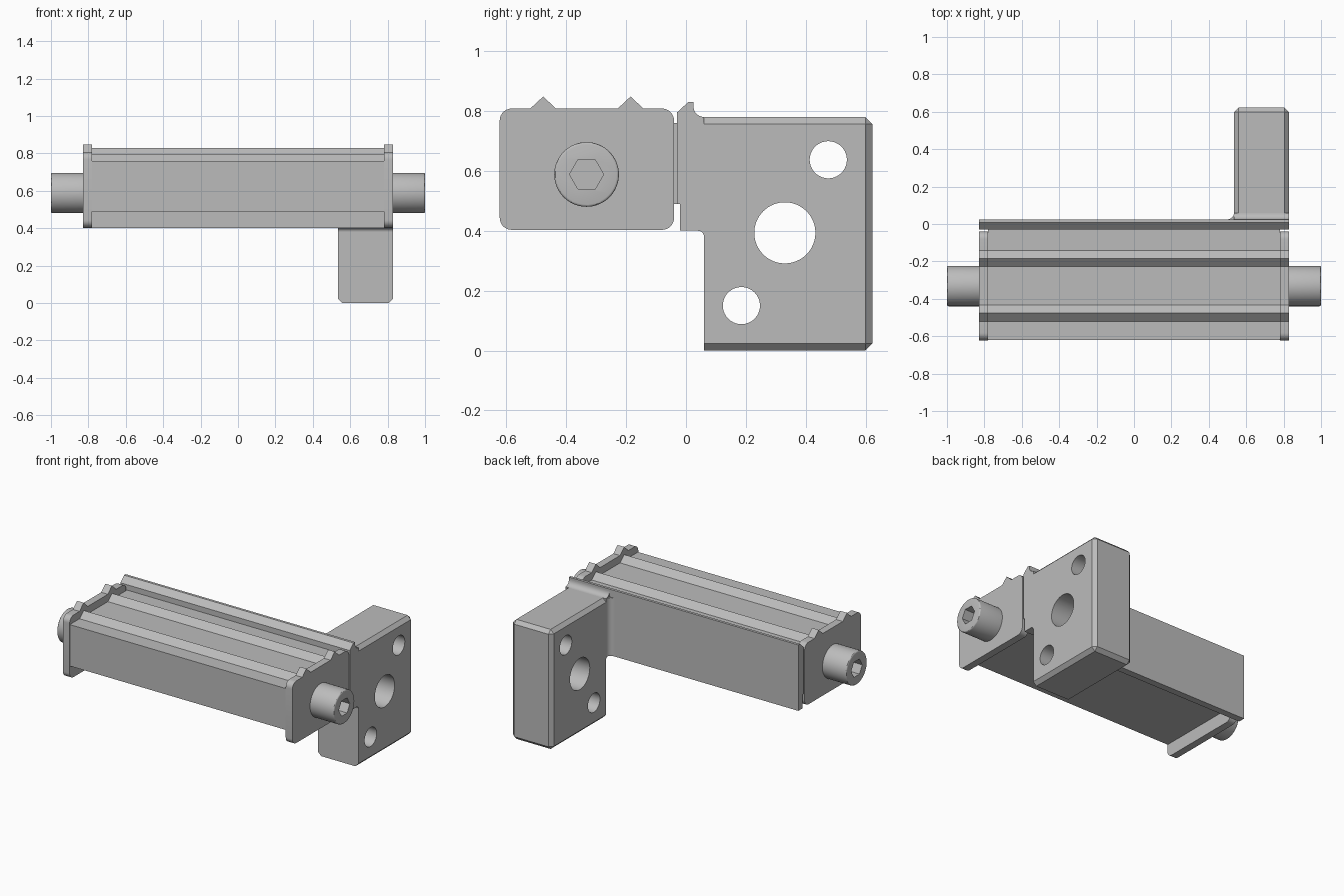
import bpy, bmesh, math

if "Cube" in bpy.data.objects:
    bpy.data.objects.remove(bpy.data.objects["Cube"], do_unlink=True)

grey = bpy.data.materials.new("machined_grey")
grey.use_nodes = True
grey.diffuse_color = (0.5, 0.5, 0.5, 1)
grey.node_tree.nodes["Principled BSDF"].inputs["Base Color"].default_value = (0.5, 0.5, 0.5, 1)


def prism(name, pts, axis, lo, hi, bevel=0, pick=None, segments=1):
    """Extrude a (y, z) profile along x, or an (x, y) profile along z."""
    place = {"x": lambda p, d: (d, p[0], p[1]), "z": lambda p, d: (p[0], p[1], d)}[axis]
    bm = bmesh.new()
    face = bm.faces.new([bm.verts.new(place(p, lo)) for p in pts])
    grown = bmesh.ops.extrude_face_region(bm, geom=[face])["geom"]
    step = place((0, 0), hi - lo)
    bmesh.ops.translate(bm, vec=step, verts=[v for v in grown if isinstance(v, bmesh.types.BMVert)])
    bmesh.ops.recalc_face_normals(bm, faces=bm.faces)
    if bevel:
        edges = [e for e in bm.edges if pick(e)]
        bmesh.ops.bevel(bm, geom=edges, offset=bevel, segments=segments, profile=0.5, affect="EDGES")
    mesh = bpy.data.meshes.new(name)
    bm.to_mesh(mesh)
    bm.free()
    mesh.materials.append(grey)
    obj = bpy.data.objects.new(name, mesh)
    bpy.context.collection.objects.link(obj)
    return obj


def activate(obj):
    bpy.ops.object.select_all(action="DESELECT")
    obj.select_set(True)
    bpy.context.view_layer.objects.active = obj


def cut(obj, cutter):
    mod = obj.modifiers.new("cut", "BOOLEAN")
    mod.operation, mod.solver, mod.object = "DIFFERENCE", "EXACT", cutter
    activate(obj)
    bpy.ops.object.modifier_apply(modifier=mod.name)
    bpy.data.objects.remove(cutter, do_unlink=True)


def smooth(obj):
    activate(obj)
    bpy.ops.object.shade_smooth_by_angle(angle=math.radians(30))


def arc(cx, cy, r, start, end, n=8):
    angles = [math.radians(start + (end - start) * i / n) for i in range(n + 1)]
    return [(cx + r * math.cos(a), cy + r * math.sin(a)) for a in angles]


def circle(cx, cy, r, n=64):
    return arc(cx, cy, r, 0, 360, n)[:-1]


def ridges(top, height):
    """Two triangular ridges, listed from back to front."""
    return [(c + d, top + (height if d == 0 else 0))
            for c in (-0.185, -0.477) for d in (0.043, 0, -0.043)]


# Ridged clamp bar
prism("clamp_bar", [(-0.62, 0.49), (-0.03, 0.49), (-0.03, 0.76)]
      + ridges(0.76, 0.038) + [(-0.62, 0.76)], "x", -0.78, 0.78)

# End plates and socket screws
r = 0.04
plate = (arc(-0.622 + r, 0.403 + r, r, 180, 270) + arc(-0.04 - r, 0.403 + r, r, 270, 360)
         + arc(-0.04 - r, 0.808 - r, r, 0, 90) + ridges(0.808, 0.04)
         + arc(-0.622 + r, 0.808 - r, r, 90, 180))
for side, label in ((1, "left"), (-1, "right")):
    smooth(prism(label + "_end_plate", plate, "x", side * 0.78, side * 0.828))
    screw = prism(label + "_screw", circle(-0.332, 0.588, 0.108), "x", side * 0.82, side * 1.0,
                  0.008, lambda e: all(abs(v.co.x) > 0.99 for v in e.verts), 3)
    cut(screw, prism("socket_cutter", circle(-0.332, 0.588, 0.057, 6), "x", side * 0.9, side * 1.1))
    smooth(screw)

# Long back plate with a lip along its top
prism("back_plate", [(-0.02, 0.40), (0.025, 0.40), (0.025, 0.83), (0.008, 0.83),
                     (-0.03, 0.795), (-0.03, 0.49), (-0.02, 0.49)], "x", -0.828, 0.828)

# Filleted neck between back plate and mounting block
neck = ([(0.025, 0.40)] + arc(0.04, 0.38, 0.02, 90, 0)
        + arc(0.06, 0.815, 0.035, 270, 180))
smooth(prism("mounting_neck", neck, "x", 0.535, 0.828))
smooth(prism("neck_side_fillet", [(0.535, 0.025)] + arc(0.50, 0.06, 0.035, 360, 270),
             "z", 0.40, 0.78))

# Chamfered mounting block with three through holes
block = prism("mounting_block", [(0.06, 0), (0.622, 0), (0.622, 0.78), (0.06, 0.78)],
              "x", 0.535, 0.828, 0.023, lambda e: any(v.co.y > 0.1 for v in e.verts))
for y, z, radius in ((0.33, 0.393, 0.102), (0.475, 0.637, 0.062), (0.185, 0.15, 0.062)):
    cut(block, prism("hole_cutter", circle(y, z, radius), "x", 0.4, 1.0))
smooth(block)
